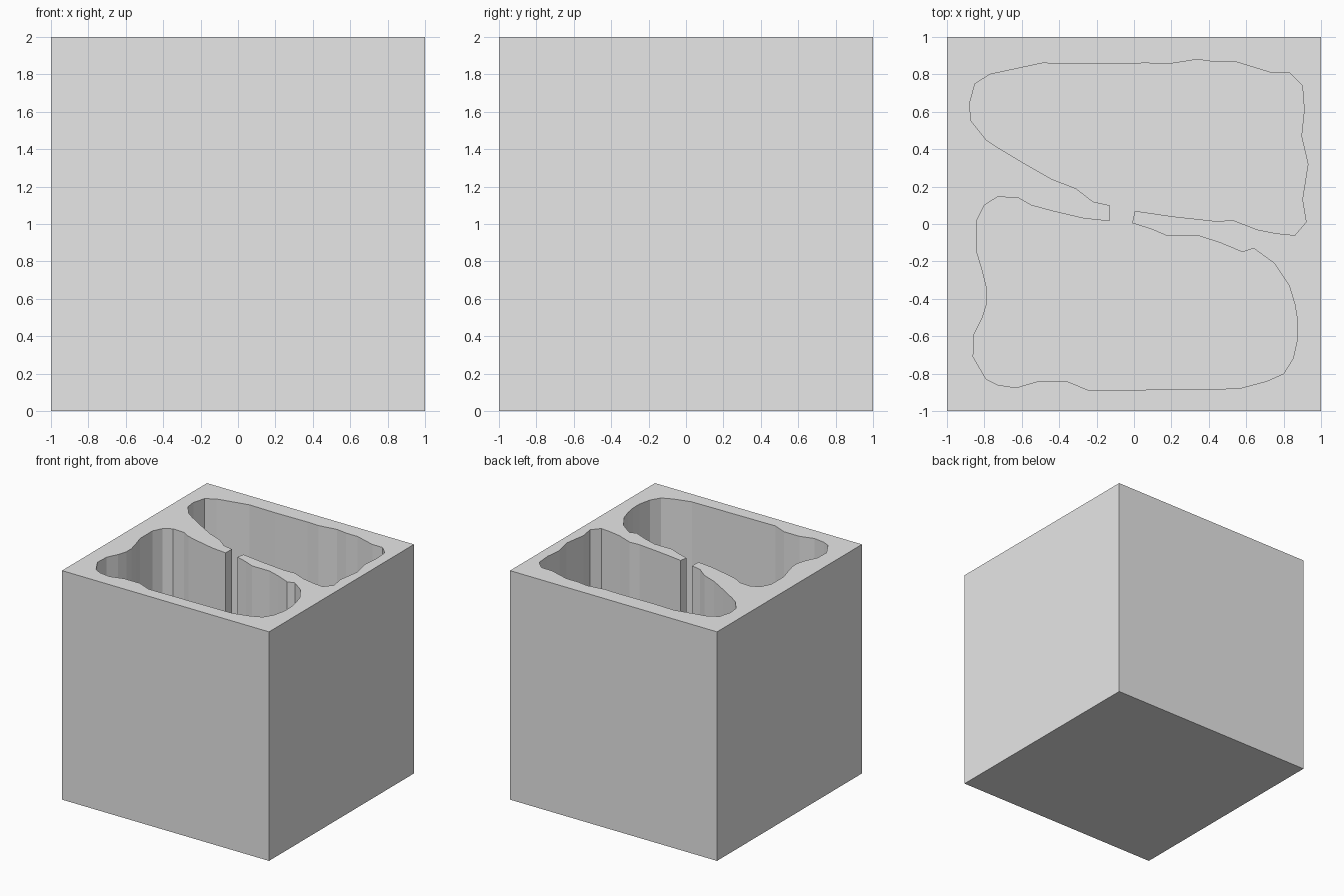
import bpy
import bmesh

SIZE = 2.0      # edge length of the block
FLOOR = 0.2     # height of the pocket floor

cube = bpy.data.objects.get("Cube")
if cube:
    bpy.data.objects.remove(cube, do_unlink=True)


def make_material(name, colour):
    material = bpy.data.materials.new(name)
    material.use_nodes = True
    material.diffuse_color = colour
    shader = material.node_tree.nodes["Principled BSDF"]
    shader.inputs["Base Color"].default_value = colour
    return material


def extrude_outline(name, outline, bottom, top, material):
    """Make a closed flat-sided prism from a plan outline."""
    bm = bmesh.new()
    base = bm.faces.new([bm.verts.new((x, y, bottom)) for x, y in outline])
    result = bmesh.ops.extrude_face_region(bm, geom=[base], use_keep_orig=True)
    raised = [item for item in result["geom"] if isinstance(item, bmesh.types.BMVert)]
    bmesh.ops.translate(bm, verts=raised, vec=(0, 0, top - bottom))
    bmesh.ops.recalc_face_normals(bm, faces=bm.faces)
    mesh = bpy.data.meshes.new(name)
    bm.to_mesh(mesh)
    bm.free()
    mesh.materials.append(material)
    obj = bpy.data.objects.new(name, mesh)
    bpy.context.collection.objects.link(obj)
    return obj


# Rear chamber, from the left partition tip round to the right partition tip
rear_chamber = [
    (-.13, .1), (-.22, .12), (-.31, .19), (-.44, .24), (-.58, .32),
    (-.73, .41), (-.79, .45), (-.87, .55), (-.88, .64), (-.85, .75),
    (-.77, .8), (-.49, .86), (-.24, .855), (.07, .86), (.18, .855),
    (.34, .88), (.44, .865), (.55, .865), (.73, .81), (.83, .81),
    (.9, .74), (.91, .61), (.895, .47), (.93, .32), (.9, .13),
    (.92, .01), (.86, -.06), (.76, -.05), (.66, -.03), (.53, .02),
    (.44, .015), (.21, .04), (.005, .07),
]

# Front chamber, from the right partition tip back to the left partition tip
front_chamber = [
    (-.01, .005), (.1, -.03), (.18, -.065), (.35, -.065), (.46, -.1),
    (.58, -.15), (.64, -.13), (.75, -.21), (.83, -.33), (.86, -.43),
    (.875, -.52), (.875, -.61), (.85, -.72), (.8, -.8), (.71, -.84),
    (.56, -.88), (-.24, -.89), (-.36, -.84), (-.51, -.84), (-.63, -.875),
    (-.73, -.86), (-.79, -.83), (-.86, -.71), (-.855, -.59), (-.81, -.5),
    (-.785, -.42), (-.785, -.35), (-.81, -.25), (-.84, -.15), (-.84, .02),
    (-.8, .1), (-.73, .145), (-.62, .14), (-.55, .1), (-.44, .07),
    (-.27, .03), (-.13, .015),
]

grey = make_material("plain grey", (0.8, 0.8, 0.8, 1.0))

# Solid block
half = SIZE / 2
corners = [(-half, -half), (half, -half), (half, half), (-half, half)]
block = extrude_outline("hollow_block", corners, 0, SIZE, grey)

# Pocket: both chambers joined through the gap between the partitions
pocket = extrude_outline("pocket_cutter", rear_chamber + front_chamber,
                         FLOOR, SIZE + half, grey)
pocket.hide_render = True

cut = block.modifiers.new("Pocket", 'BOOLEAN')
cut.operation = 'DIFFERENCE'
cut.solver = 'EXACT'
cut.object = pocket

# Bake the cut and discard the cutter
bpy.context.view_layer.objects.active = block
block.select_set(True)
bpy.ops.object.modifier_apply(modifier=cut.name)
bpy.data.objects.remove(pocket, do_unlink=True)
